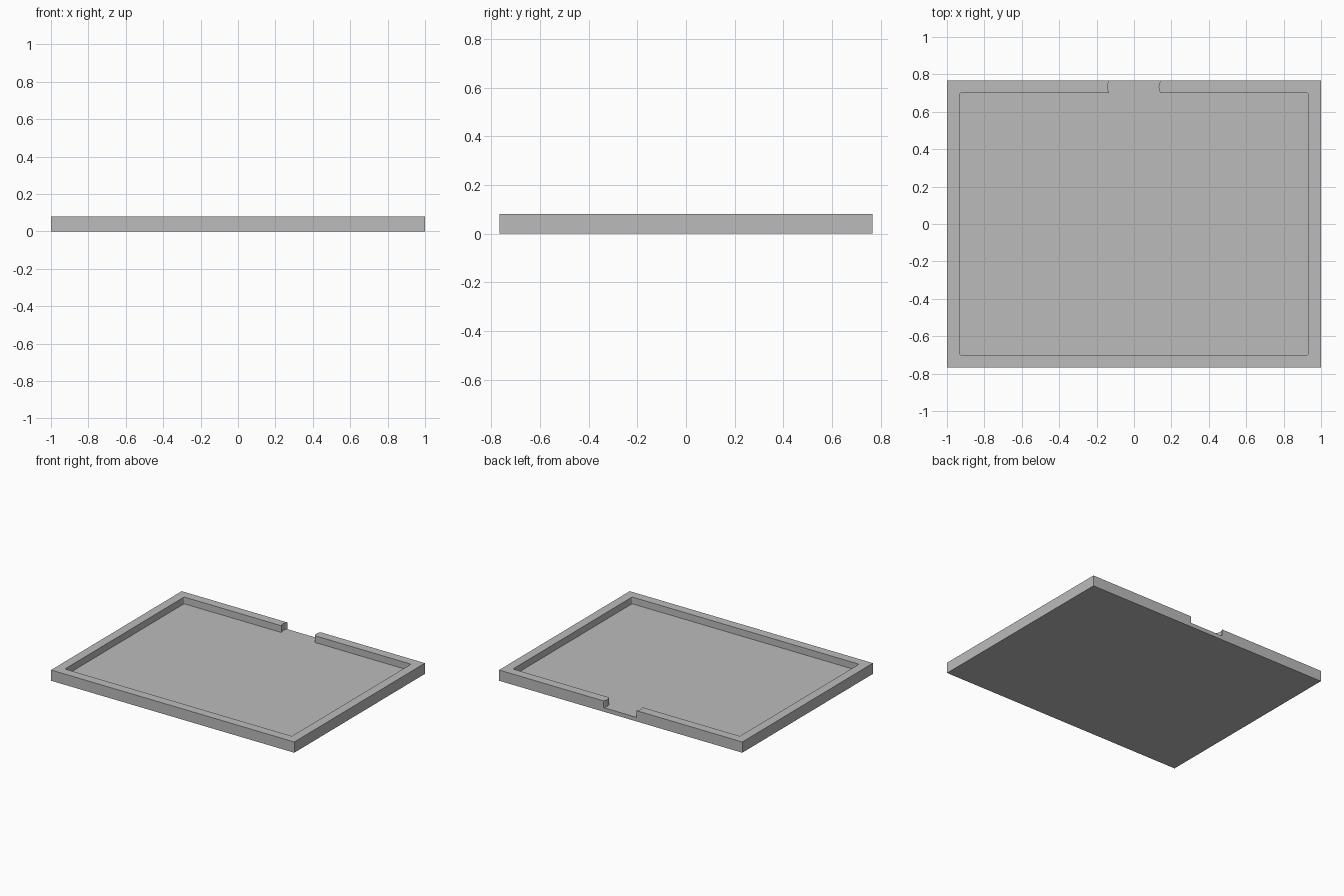
import bpy, bmesh, math

old = bpy.data.objects.get("Cube")
if old:
    bpy.data.objects.remove(old)

W, D, H = 1.0, 0.767, 0.08        # half width, half depth, height
IW, ID, FLOOR = 0.933, 0.70, 0.03  # pocket half sizes and floor height
GAP, BULGE, R = 0.137, 0.01, 0.008  # gap half width, curve of its ends, corner radius

grey = bpy.data.materials.new("light_grey")
grey.use_nodes = True
colour = (0.5, 0.5, 0.5, 1)
grey.diffuse_color = colour
grey.node_tree.nodes["Principled BSDF"].inputs["Base Color"].default_value = colour


def prism(name, outline, z0, z1):
    """Extrude a flat outline from z0 to z1."""
    bm = bmesh.new()
    face = bm.faces.new([bm.verts.new((x, y, z0)) for x, y in outline])
    top = bmesh.ops.extrude_face_region(bm, geom=[face])["geom"]
    verts = [v for v in top if isinstance(v, bmesh.types.BMVert)]
    bmesh.ops.translate(bm, vec=(0, 0, z1 - z0), verts=verts)
    bmesh.ops.recalc_face_normals(bm, faces=bm.faces)
    mesh = bpy.data.meshes.new(name)
    bm.to_mesh(mesh)
    bm.free()
    mesh.materials.append(grey)
    obj = bpy.data.objects.new(name, mesh)
    bpy.context.collection.objects.link(obj)
    return obj


def corner(sx, sy, start):
    """Rounded pocket corner, counter-clockwise from the start angle."""
    cx, cy = sx * (IW - R), sy * (ID - R)
    return [(cx + R * math.cos(a), cy + R * math.sin(a))
            for a in (math.radians(start + 30 * i) for i in range(4))]


def gap_end(x):
    """Slightly curved end of the rim beside the gap, from inside to outside."""
    n = 8
    pts = [(x + BULGE * (0.5 - math.sin(math.pi * i / n)), ID + (D - ID) * i / n)
           for i in range(n + 1)]
    return pts + [(pts[-1][0], D + 0.05)]


# Tray block
tray = prism("tray", [(-W, -D), (W, -D), (W, D), (-W, D)], 0, H)

# Pocket that opens through the back rim
outline = (corner(-1, -1, 180) + corner(1, -1, 270) + corner(1, 1, 0)
           + gap_end(GAP) + gap_end(-GAP)[::-1] + corner(-1, 1, 90))
cutter = prism("pocket_cutter", outline, FLOOR, H + 0.1)
cutter.hide_render = True

cut = tray.modifiers.new("pocket", "BOOLEAN")
cut.operation = "DIFFERENCE"
cut.solver = "EXACT"
cut.object = cutter

# Apply the cut and drop the cutter
bpy.ops.object.select_all(action="DESELECT")
bpy.context.view_layer.objects.active = tray
tray.select_set(True)
bpy.ops.object.modifier_apply(modifier=cut.name)
bpy.data.objects.remove(cutter)
bpy.ops.object.shade_smooth_by_angle(angle=math.radians(35))
